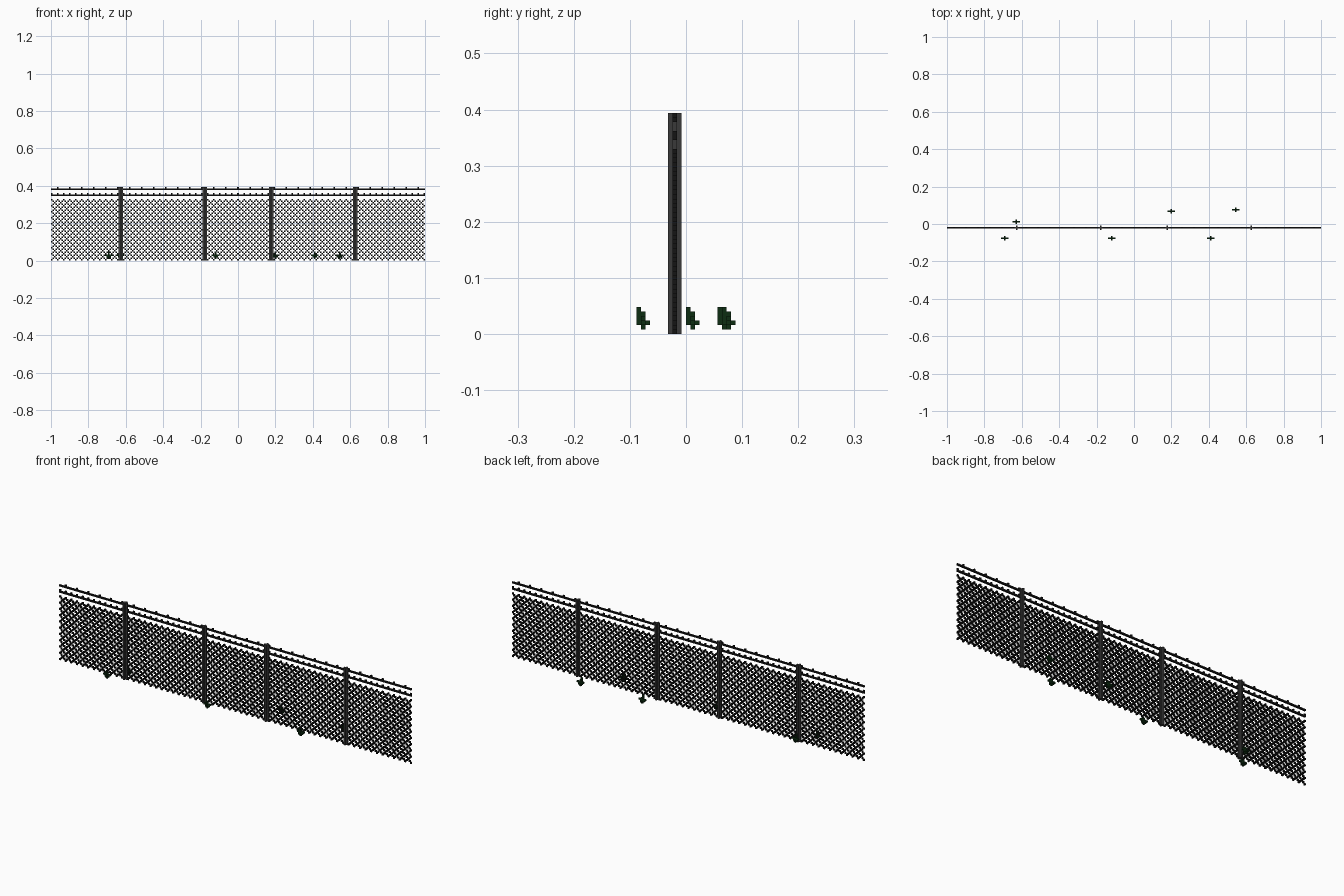
import bpy
import bmesh
from mathutils import Vector

cube = bpy.data.objects.get("Cube")
if cube:
    bpy.data.objects.remove(cube, do_unlink=True)

HALF = 124                    # voxels on each side of the centre one
S = 2 / (2 * HALF + 1)        # voxel size
FENCE_Y = -0.02
POSTS = (-78, -22, 22, 78)    # post columns, in voxels


def material(name, rgb):
    mat = bpy.data.materials.new(name)
    mat.use_nodes = True
    mat.diffuse_color = (*rgb, 1)
    bsdf = mat.node_tree.nodes["Principled BSDF"]
    bsdf.inputs["Base Color"].default_value = (*rgb, 1)
    bsdf.inputs["Roughness"].default_value = 0.9
    return mat


WIRE = material("black wire", (0.007, 0.007, 0.007))
STEEL = material("dark grey steel", (0.042, 0.042, 0.042))
LEAF = material("dark green", (0.004, 0.027, 0.006))


def finish(name, bm, mat, location):
    bmesh.ops.recalc_face_normals(bm, faces=bm.faces)
    mesh = bpy.data.meshes.new(name)
    bm.to_mesh(mesh)
    bm.free()
    mesh.materials.append(mat)
    obj = bpy.data.objects.new(name, mesh)
    obj.location = location
    bpy.context.collection.objects.link(obj)
    return obj


def voxels(name, cells, mat, location):
    """Blocky mesh with only the outer faces of the filled cells."""
    cells = set(cells)
    bm = bmesh.new()
    axes = [Vector((1, 0, 0)), Vector((0, 1, 0)), Vector((0, 0, 1))]
    for cell in cells:
        middle = Vector(cell) + Vector((0, 0, 0.5))
        for a in range(3):
            u, v = axes[(a + 1) % 3] / 2, axes[(a + 2) % 3] / 2
            for sign in (1, -1):
                n = axes[a] * sign
                if tuple(int(c + d) for c, d in zip(cell, n)) in cells:
                    continue
                c = middle + n / 2
                ring = [c - u - v, c + u - v, c + u + v, c - u + v]
                if sign < 0:
                    ring.reverse()
                bm.faces.new([bm.verts.new(p * S) for p in ring])
    mesh = bpy.data.meshes.new(name)
    bm.to_mesh(mesh)
    bm.free()
    mesh.materials.append(mat)
    obj = bpy.data.objects.new(name, mesh)
    obj.location = location
    bpy.context.collection.objects.link(obj)
    return obj


def clear_of_posts(x):
    return all(abs(x - p) > 1 for p in POSTS)


# Columns open for wire between the posts
columns = [x for x in range(-HALF, HALF + 1) if clear_of_posts(x)]

# Diagonal chain mesh
chain = [(x, 0, z) for x in columns for z in range(41)
         if (x + z) % 4 == 0 or (x - z) % 4 == 0]
voxels("chain_mesh", chain, WIRE, (0, FENCE_Y, 0))

# Two barbed wires above the mesh
for name, row, gap in (("lower_barbed_wire", 43, 4), ("upper_barbed_wire", 47, 8)):
    strand = [(x, 0, row) for x in columns]
    barbs = [(x, 0, row + 1) for x in columns if x % gap == 0]
    voxels(name, strand + barbs, WIRE, (0, FENCE_Y, 0))

# Posts with a plus-shaped section
corner = [(1.5, 0.5), (0.5, 0.5), (0.5, 1.5)]
plus = []
for turn in range(4):
    for px, py in corner:
        for _ in range(turn):
            px, py = -py, px
        plus.append((px * S, py * S, 0))
for i, column in enumerate(POSTS):
    bm = bmesh.new()
    base = bm.faces.new([bm.verts.new(p) for p in plus])
    top = bmesh.ops.extrude_face_region(bm, geom=[base], use_keep_orig=True)
    up = [v for v in top["geom"] if isinstance(v, bmesh.types.BMVert)]
    bmesh.ops.translate(bm, verts=up, vec=(0, 0, 49 * S))
    finish(f"post_{i + 1}", bm, STEEL, (column * S, FENCE_Y, 0))

# Small blocky sprouts: stem, tall front leaf, back nub, two rising side leaves
sprout = [(0, 0, z) for z in range(1, 5)]
sprout += [(0, -1, z) for z in range(2, 6)]
sprout += [(0, 1, 2)]
for side in (-1, 1):
    sprout += [(side, 0, 2), (side, 0, 3), (2 * side, 0, 3)]
SPOTS = ((-0.69, -0.076), (-0.63, 0.012), (-0.12, -0.076),
         (0.2, 0.068), (0.41, -0.076), (0.545, 0.076))
for i, (x, y) in enumerate(SPOTS):
    voxels(f"sprout_{i + 1}", sprout, LEAF, (x, y, 0))
